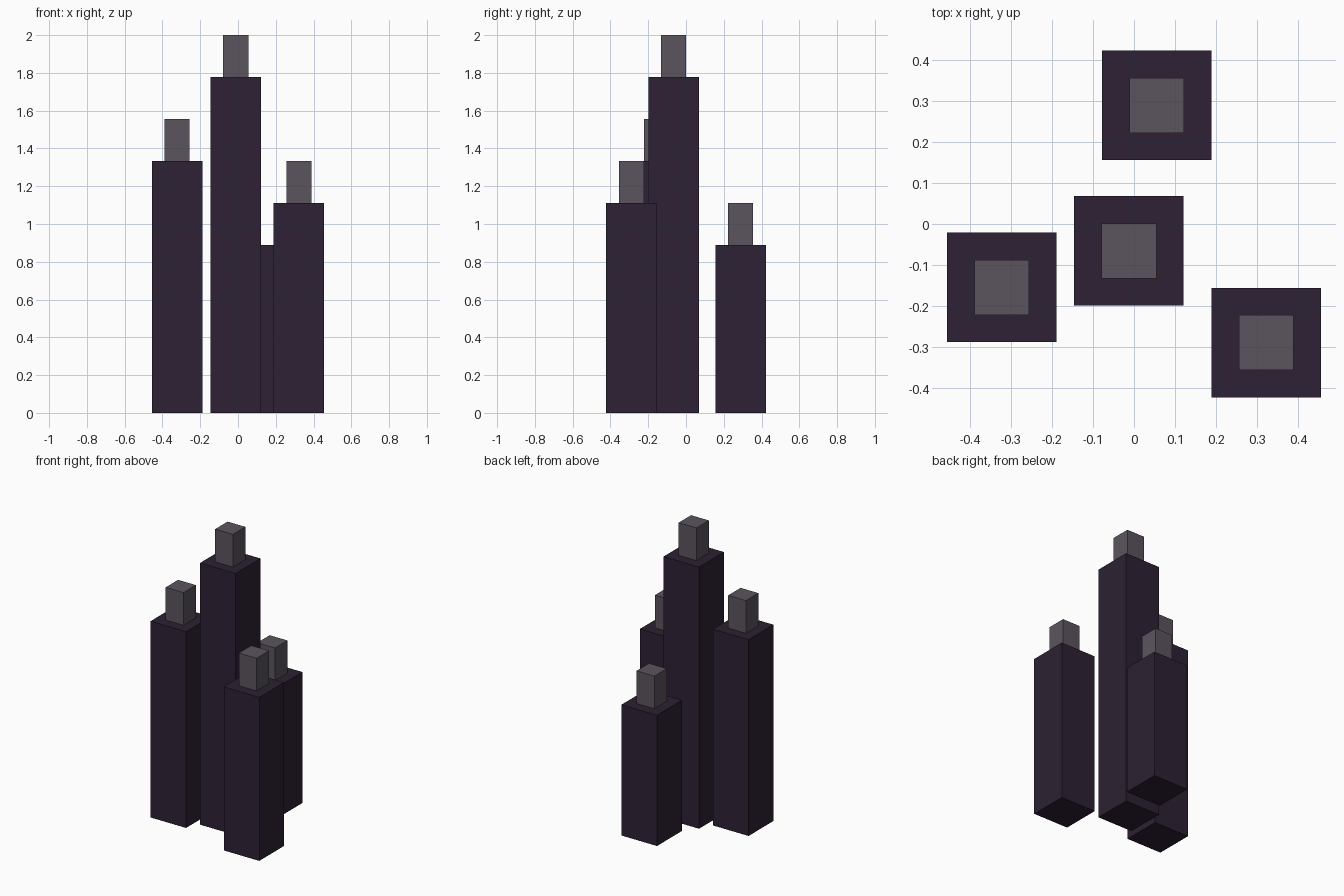
import bpy

cube = bpy.data.objects.get("Cube")
if cube:
    bpy.data.objects.remove(cube, do_unlink=True)


def make_material(name, rgb):
    mat = bpy.data.materials.new(name)
    mat.use_nodes = True
    color = (*rgb, 1.0)
    mat.diffuse_color = color
    mat.node_tree.nodes["Principled BSDF"].inputs["Base Color"].default_value = color
    return mat


def add_block(name, x, y, base, width, height, mat):
    """Square upright block standing on the given base height."""
    bpy.ops.mesh.primitive_cube_add(size=1, location=(x, y, base + height / 2))
    block = bpy.context.object
    block.name = name
    block.scale = (width, width, height)
    bpy.ops.object.transform_apply(location=False, rotation=False, scale=True)
    block.data.materials.append(mat)


dark_purple = make_material("dark purple", (0.026, 0.0152, 0.033))
grey = make_material("purple grey", (0.105, 0.089, 0.114))

TOWER_WIDTH = 0.2667
CAP_WIDTH = TOWER_WIDTH / 2
CAP_HEIGHT = 0.2222

# Name, centre and height of each tower
towers = [
    ("tall", -0.0122, -0.0656, 1.7778),
    ("right", -0.3222, -0.1544, 1.3333),
    ("left", 0.3222, -0.2889, 1.1111),
    ("back", 0.0556, 0.2889, 0.8889),
]

# Each tower carries a smaller block on its roof
for name, x, y, height in towers:
    add_block(name + "_tower", x, y, 0, TOWER_WIDTH, height, dark_purple)
    add_block(name + "_cap", x, y, height, CAP_WIDTH, CAP_HEIGHT, grey)
